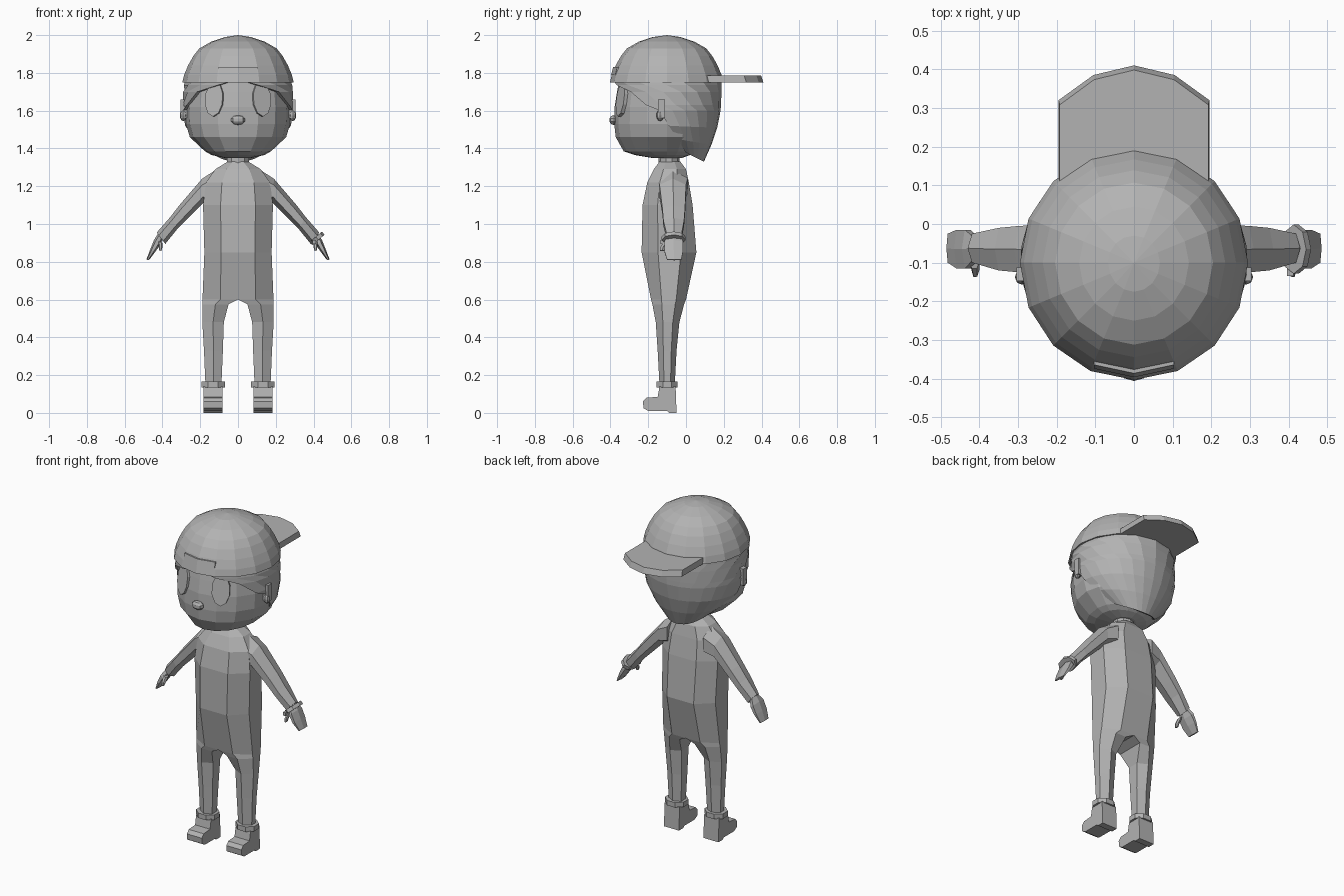
import bpy, bmesh, math
from mathutils import Matrix, Vector

if "Cube" in bpy.data.objects:
    bpy.data.objects.remove(bpy.data.objects["Cube"])

grey = bpy.data.materials.new("plain grey")
grey.diffuse_color = (0.45, 0.45, 0.45, 1)
grey.use_nodes = True
grey.node_tree.nodes["Principled BSDF"].inputs["Base Color"].default_value = grey.diffuse_color
CY = -0.1  # head axis


def finish(name, bm, mirror=False):
    if mirror:
        bmesh.ops.mirror(bm, geom=bm.verts[:] + bm.edges[:] + bm.faces[:], axis='X', merge_dist=0.0005)
    bmesh.ops.remove_doubles(bm, verts=bm.verts[:], dist=0.0004)
    bmesh.ops.recalc_face_normals(bm, faces=bm.faces[:])
    me = bpy.data.meshes.new(name)
    bm.to_mesh(me)
    bm.free()
    me.materials.append(grey)
    ob = bpy.data.objects.new(name, me)
    bpy.context.collection.objects.link(ob)
    return ob


def loft(bm, rings, closed=True, cap0=True, cap1=True):
    rows = [[bm.verts.new(p) for p in r] for r in rings]
    n = len(rows[0])
    for a, b in zip(rows, rows[1:]):
        for i in range(n if closed else n - 1):
            j = (i + 1) % n
            bm.faces.new((a[i], a[j], b[j], b[i]))
    if cap0:
        bm.faces.new(rows[0])
    if cap1:
        bm.faces.new(rows[-1])
    return rows


def oval(z, rx, yf, yb, n=16, cx=0):
    """Ring round the head axis with separate front and back depth."""
    pts = []
    for i in range(n):
        a = 2 * math.pi * i / n
        c = -math.cos(a)
        pts.append((cx + rx * math.sin(a), CY + c * ((CY - yf) if c < 0 else (yb - CY)), z))
    return pts


def tube(bm, sections, n=6):
    """Limb: each section is top x,z, bottom x,z and y range."""
    rings = []
    for tx, tz, bx, bz, y0, y1 in sections:
        r = []
        for i in range(n):
            a = 2 * math.pi * i / n
            c, s = math.cos(a) / 2, math.sin(a) / 2 / math.sin(math.pi / 3)
            r.append(((tx + bx) / 2 + c * (tx - bx), (y0 + y1) / 2 + s * (y1 - y0), (tz + bz) / 2 + c * (tz - bz)))
        rings.append(r)
    loft(bm, rings)


def box(bm, x0, x1, y0, y1, z0, z1):
    m = Matrix.Translation(((x0 + x1) / 2, (y0 + y1) / 2, (z0 + z1) / 2)) @ Matrix.Diagonal((x1 - x0, y1 - y0, z1 - z0, 1))
    bmesh.ops.create_cube(bm, size=1, matrix=m)


# Torso and legs: half rings z, inner x, outer x, front y, back y
bm = bmesh.new()
body = [(1.33, 0, .055, -.14, -.03), (1.29, 0, .12, -.17, 0), (1.22, 0, .17, -.205, .015), (1.1, 0, .185, -.23, .035),
        (.85, 0, .178, -.235, .055), (.6, 0, .188, -.185, .0), (.575, .05, .189, -.178, -.01),
        (.48, .075, .189, -.16, -.035), (.33, .08, .18, -.15, -.05), (.14, .088, .172, -.14, -.06)]
rings = []
for z, xi, w, f, b in body:
    d, xm = b - f, xi + (w - xi) * .5
    k = .22 * d if xi > .06 else 0
    rings.append([(xi, f + k, z), (xm, f, z), (w, f + .3 * d, z), (w, f + .72 * d, z), (xm, b, z), (xi, b - k, z)])
loft(bm, rings[:6], closed=False, cap0=False, cap1=False)
loft(bm, rings[5:], cap0=False)
finish("body_and_legs", bm, True)

# Neck
bm = bmesh.new()
loft(bm, [[(x, y + .01, z) for x, y, z in oval(z, .06, -.155, -.045, 10)] for z in (1.31, 1.37)])
finish("neck", bm)

# Arms
bm = bmesh.new()
tube(bm, [(.12, 1.285, .12, 1.12, -.15, .01), (.19, 1.24, .185, 1.11, -.14, 0), (.31, 1.1, .26, 1.035, -.125, -.005),
          (.36, 1.035, .32, .975, -.12, -.01), (.43, .955, .385, .895, -.1, -.025)])
finish("arms", bm, True)

# Hands with thumbs
bm = bmesh.new()
tube(bm, [(.42, .955, .395, .925, -.09, -.035), (.445, .915, .415, .885, -.115, -.015),
          (.465, .865, .44, .85, -.115, -.015), (.485, .812, .472, .808, -.1, -.025)])
tube(bm, [(.425, .91, .4, .9, -.115, -.08), (.42, .88, .4, .875, -.135, -.105), (.418, .86, .406, .857, -.137, -.117)])
finish("hands", bm, True)

# Bracelet on one wrist with a small knob
bm = bmesh.new()
tube(bm, [(.445, .96, .38, .905, -.12, -.01), (.458, .943, .393, .888, -.12, -.01)], 8)
box(bm, .395, .412, -.135, -.115, .895, .915)
finish("bracelet", bm)

# Trouser cuffs
bm = bmesh.new()
loft(bm, [[(.132 + .067 * math.cos(a), -.1 + .06 * math.sin(a), z)
           for a in [math.pi * i / 4 + math.pi / 8 for i in range(8)]] for z in (.135, .165)])
finish("cuffs", bm, True)

# Shoes: side profile swept across the width
bm = bmesh.new()
prof = [(-.05, 0), (-.09, 0), (-.1, .01), (-.2, .01), (-.225, .025), (-.228, .06), (-.21, .08), (-.15, .085), (-.14, .14), (-.055, .14)]
loft(bm, [[(x, y, z) for y, z in prof] for x in (.082, .182)])
finish("shoes", bm, True)

# Head
bm = bmesh.new()
loft(bm, [oval(*r) for r in [(1.35, .07, -.18, -.02), (1.365, .14, -.27, .02), (1.385, .175, -.33, .05), (1.46, .255, -.372, .11),
                             (1.53, .276, -.38, .14), (1.62, .28, -.378, .16), (1.7, .272, -.365, .165), (1.78, .26, -.35, .16)]])
finish("head", bm)

# Hair shell: z, half width, back depth, sweep angle from the back, lift at the sides
bm = bmesh.new()
rings = []
for z, rx, ry, ang, lift in [(1.765, .283, .288, 180, 0), (1.735, .287, .288, 158, 0), (1.7, .291, .288, 132, 0), (1.63, .294, .285, 113, 0),
                             (1.6, .294, .283, 98, 0), (1.51, .28, .265, 88, .01), (1.42, .235, .235, 76, .03), (1.33, .16, .195, 60, .05)]:
    rings.append([])
    for i in range(15):
        u = i / 7 - 1
        a = math.radians(ang * u)
        rings[-1].append((rx * math.sin(a), CY + ry * math.cos(a), z + lift * u * u))
loft(bm, rings, closed=False, cap0=False, cap1=False)
bmesh.ops.remove_doubles(bm, verts=bm.verts[:], dist=.0004)
bmesh.ops.recalc_face_normals(bm, faces=bm.faces[:])
hair = finish("hair", bm)
mod = hair.modifiers.new("thickness", 'SOLIDIFY')
mod.thickness = .02
mod.offset = -1

# Cap dome
bm = bmesh.new()
rows = loft(bm, [oval(z, r - .008, CY - r, CY + r - .005) for z, r in
                 [(1.75, .303), (1.79, .293), (1.84, .272), (1.89, .244), (1.93, .212), (1.965, .15), (1.99, .075)]], cap1=False)
tip = bm.verts.new((0, CY, 2))
for i in range(16):
    bm.faces.new((rows[-1][i], rows[-1][(i + 1) % 16], tip))
finish("cap_dome", bm)

# Backward cap brim
bm = bmesh.new()
edge = [(-.195, .08), (-.195, .32), (-.105, .385), (0, .41), (.105, .385), (.195, .32), (.195, .08)]
loft(bm, [[(x, y, 1.75) for x, y in edge], [(x * .985, y - .012, 1.785) for x, y in edge]])
finish("cap_brim", bm)

# Bent badge strip on the cap front
bm = bmesh.new()
loft(bm, [[(x, y - .002, 1.79), (x, y + .008, 1.83), (x, y + .045, 1.83), (x, y + .045, 1.79)]
          for x, y in ((-.103, -.372), (0, -.394), (.103, -.372))])
finish("cap_badge", bm)

# Eyes
bm = bmesh.new()
m = (Matrix.Translation((.122, -.335, 1.66)) @ Matrix.Rotation(math.radians(24), 4, 'Z')
     @ Matrix.Rotation(math.radians(-8), 4, 'X') @ Matrix.Diagonal((.052, 1, .093, 1)) @ Matrix.Rotation(math.pi / 2, 4, 'X'))
bmesh.ops.create_cone(bm, cap_ends=True, segments=10, radius1=1, radius2=1, depth=.03, matrix=m)
finish("eyes", bm, True)


def ball(bm, c, s, u=8, v=6):
    bmesh.ops.create_uvsphere(bm, u_segments=u, v_segments=v, radius=1,
                              matrix=Matrix.Translation(c) @ Matrix.Diagonal((*s, 1)))


# Nose
bm = bmesh.new()
ball(bm, (0, -.382, 1.55), (.038, .025, .026), 8, 5)
finish("nose", bm)

# Ears with round lobes
bm = bmesh.new()
box(bm, .27, .304, -.147, -.112, 1.56, 1.66)
ball(bm, (.29, -.137, 1.575), (.018, .02, .03))
finish("ears", bm, True)
